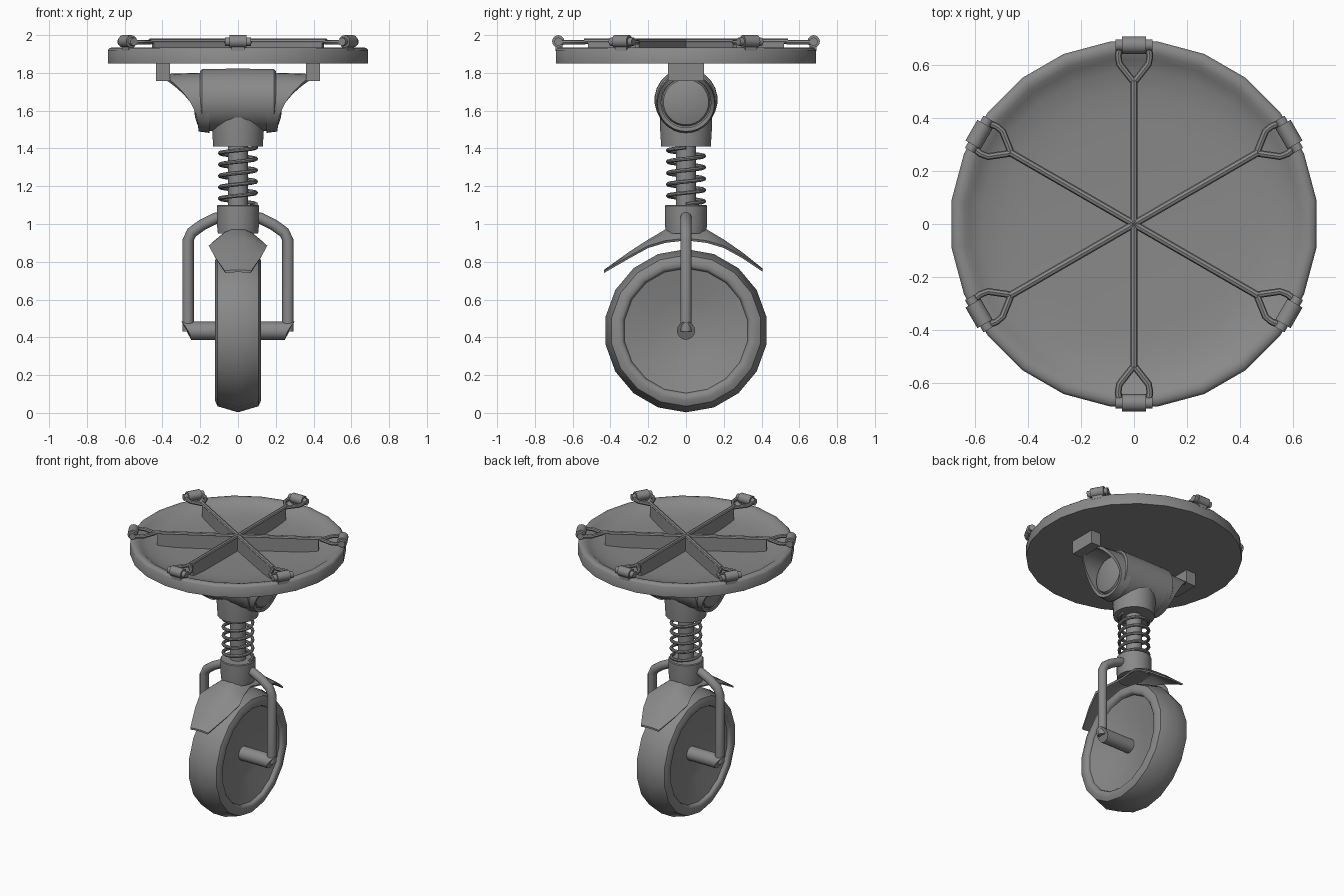
import bpy, bmesh, math
from mathutils import Vector, Matrix

if "Cube" in bpy.data.objects:
    bpy.data.objects.remove(bpy.data.objects["Cube"])

metal = bpy.data.materials.new("grey_metal")
metal.diffuse_color = (0.25, 0.25, 0.25, 1)
metal.use_nodes = True
metal.node_tree.nodes["Principled BSDF"].inputs["Base Color"].default_value = metal.diffuse_color

def finish(name, bm, angle=40):
    bmesh.ops.recalc_face_normals(bm, faces=bm.faces)
    me = bpy.data.meshes.new(name)
    bm.to_mesh(me); bm.free()
    ob = bpy.data.objects.new(name, me)
    bpy.context.collection.objects.link(ob)
    me.materials.append(metal)
    bpy.ops.object.select_all(action='DESELECT')
    ob.select_set(True)
    bpy.context.view_layer.objects.active = ob
    bpy.ops.object.shade_smooth_by_angle(angle=math.radians(angle))
    return ob

def loft(bm, rings, closed=True, caps=True):
    """Skin a list of point rings; single-point rings become poles."""
    vs = [[bm.verts.new(p) for p in r] for r in rings]
    for a, b in zip(vs, vs[1:]):
        n = max(len(a), len(b))
        for i in range(n if closed else n - 1):
            j = (i + 1) % n
            quad = [a[i % len(a)], a[j % len(a)], b[j % len(b)], b[i % len(b)]]
            bm.faces.new(list(dict.fromkeys(quad)))
    if caps and closed:
        for r in (vs[0], vs[-1]):
            if len(r) > 2:
                bm.faces.new(r)

def lathe(name, profile, n, axis='Z', centre=(0, 0, 0), angle=40):
    bm, c, rings = bmesh.new(), Vector(centre), []
    for r, h in profile:
        ring = []
        for i in range(n if r > 0 else 1):
            t = 2 * math.pi * (i + 0.5) / n
            u, v = r * math.cos(t), r * math.sin(t)
            ring.append(c + Vector((u, v, h) if axis == 'Z' else (h, u, v)))
        rings.append(ring)
    loft(bm, rings)
    return finish(name, bm, angle)

def sweep(bm, pts, r, n=10):
    """Round tube along a path, using mitred joints."""
    pts = [Vector(p) for p in pts]
    rings, u = [], None
    for i, p in enumerate(pts):
        t = (pts[min(i + 1, len(pts) - 1)] - pts[max(i - 1, 0)]).normalized()
        ref = u or (Vector((0, 0, 1)) if abs(t.z) < 0.9 else Vector((0, 1, 0)))
        u = (ref - t * ref.dot(t)).normalized()
        v = t.cross(u)
        rings.append([p + r * (u * math.cos(a) + v * math.sin(a))
                      for a in (2 * math.pi * k / n for k in range(n))])
    loft(bm, rings)

def box(bm, x0, x1, y0, y1, z0, z1):
    loft(bm, [[(x0, y0, z), (x1, y0, z), (x1, y1, z), (x0, y1, z)] for z in (z0, z1)])

# Seat pan with a raised lip
lathe("seat_pan", [(0, 1.85), (0.695, 1.85), (0.695, 1.92), (0.685, 1.932), (0.665, 1.935),
                   (0.645, 1.93), (0.625, 1.915), (0.58, 1.895), (0.5, 1.88), (0.4, 1.872),
                   (0, 1.87)], 24, angle=50)

# Six spokes: web, round top bar, forked end and rim clip
for k in range(6):
    rot = Matrix.Rotation(math.radians(60 * k), 4, 'Z')
    bm = bmesh.new()
    box(bm, -0.012, 0.012, 0, 0.52, 1.868, 1.965)
    sweep(bm, [(0, 0, 1.967), (0, 0.54, 1.967)], 0.014, 8)
    for s in (-1, 1):
        sweep(bm, [(0, 0.535, 1.962), (s * 0.055, 0.605, 1.962),
                   (s * 0.06, 0.635, 1.962), (s * 0.052, 0.685, 1.962)], 0.013, 8)
    bm.transform(rot)
    finish(f"spoke_{k + 1}", bm)
    bm = bmesh.new()
    sweep(bm, [(-0.045, 0.676, 1.967), (0.045, 0.676, 1.967)], 0.033, 12)
    sweep(bm, [(-0.07, 0.676, 1.965), (0.07, 0.676, 1.965)], 0.022, 10)
    box(bm, -0.035, 0.035, 0.655, 0.69, 1.915, 1.96)
    bm.transform(rot)
    finish(f"rim_clip_{k + 1}", bm)

# Pivot barrel across the top
lathe("pivot_barrel", [(0, -0.19), (0.155, -0.2), (0.165, -0.19), (0.167, 0),
                       (0.165, 0.19), (0.155, 0.2), (0, 0.19)], 24, 'X', (0, 0, 1.657))
# Vertical socket under the barrel
lathe("spring_socket", [(0, 1.41), (0.133, 1.41), (0.14, 1.52), (0.135, 1.65), (0, 1.65)], 20)

for s, side in ((-1, "left"), (1, "right")):
    # Flared bracket: half-open shell reaching out at the top
    bm, outer, inner, tip_o, tip_i = bmesh.new(), [], [], [], []
    n = 32
    for i in range(n):
        a = 2 * math.pi * i / n
        y, z = math.sin(a), math.cos(a)
        h = (z + 1) / 2
        end = 0.21 + 0.19 * h ** 2.2
        for ring, x, r in ((outer, 0.15, 0.16), (tip_o, end, 0.152),
                           (tip_i, end, 0.132), (inner, 0.2, 0.132)):
            ring.append((s * x, r * y, 1.642 + r * z))
    loft(bm, [outer, tip_o, tip_i, inner], caps=False)
    finish(f"bracket_{side}", bm)
    # Domed cap in the barrel end
    lathe(f"barrel_cap_{side}", [(0.132, s * 0.19), (0.12, s * 0.215), (0.08, s * 0.228),
                                 (0, s * 0.235)], 24, 'X', (0, 0, 1.645))
    # Mounting tab up to the seat
    bm = bmesh.new()
    box(bm, *sorted((s * 0.36, s * 0.435)), -0.095, 0.095, 1.757, 1.852)
    finish(f"mount_tab_{side}", bm)
    # Fork tube
    bm = bmesh.new()
    sweep(bm, [(s * 0.05, 0, 1.045), (s * 0.12, 0, 1.03), (s * 0.19, 0, 0.995),
               (s * 0.245, 0, 0.955), (s * 0.264, 0, 0.915), (s * 0.264, 0, 0.43)], 0.03, 14)
    finish(f"fork_tube_{side}", bm)
    # Stub axle with an undercut end
    bm, ring_in, ring_out, mid = bmesh.new(), [], [], []
    for i in range(16):
        a = math.pi * i / 8
        y, z = 0.048 * math.sin(a), 0.048 * math.cos(a)
        ring_in.append((0, y, 0.435 + z))
        ring_out.append((s * (0.25 + 0.05 * ((z + 0.048) / 0.096) ** 1.8), y, 0.435 + z))
    loft(bm, [ring_in, ring_out])
    finish(f"axle_{side}", bm)

# Shock rod, spring and lower collar
lathe("shock_rod", [(0, 1.05), (0.053, 1.05), (0.053, 1.43), (0, 1.43)], 16)
bm = bmesh.new()
turns, steps = 5, 20
sweep(bm, [(0.095 * math.cos(2 * math.pi * i / steps), 0.095 * math.sin(2 * math.pi * i / steps),
            1.105 + 0.3 * i / (turns * steps)) for i in range(turns * steps + 1)], 0.011, 8)
finish("spring", bm)
lathe("fork_collar", [(0, 0.95), (0.108, 0.95), (0.113, 1.0), (0.113, 1.095),
                      (0.108, 1.1), (0, 1.1)], 20)

# Mudguard: sections of (y, ridge height, half width, edge height)
sections = [(-0.435, 0.757, 0.07, 0.752), (-0.3, 0.855, 0.125, 0.83), (-0.2, 0.92, 0.155, 0.885),
            (-0.11, 0.975, 0.125, 0.912), (0, 0.99, 0.1, 0.925), (0.11, 0.975, 0.125, 0.912),
            (0.2, 0.92, 0.155, 0.885), (0.3, 0.85, 0.125, 0.83), (0.405, 0.765, 0.07, 0.76)]
bm = bmesh.new()
rings = []
for y, top, w, low in sections:
    arc = [(w * t, low + (top - low) * (1 - t * t)) for t in (-1, -0.6, -0.25, 0.25, 0.6, 1)]
    rings.append([(x, y, z) for x, z in arc] + [(x * 0.95, y, z - 0.012) for x, z in reversed(arc)])
loft(bm, rings)
finish("mudguard", bm)

# Wheel: crowned tyre with dished sides
half = [(0.4, 0.108), (0.37, 0.122), (0.345, 0.12), (0.335, 0.112), (0.33, 0.095),
        (0.18, 0.06), (0, 0.03)]
lathe("wheel", [(r, -x) for r, x in reversed(half)] + [(0.432, 0)] + half, 18, 'X',
      (0, 0, 0.435), 45)
